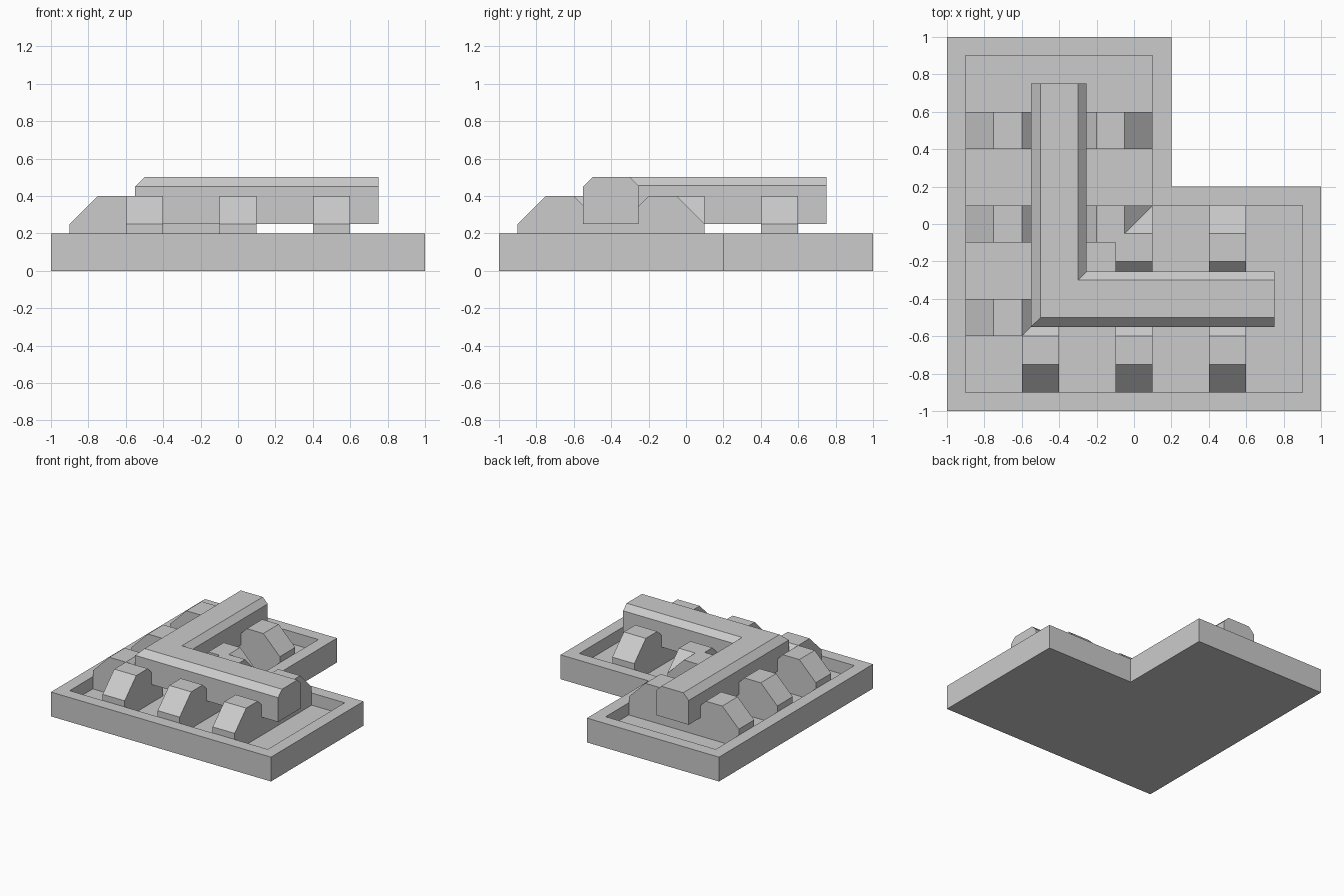
import bpy, bmesh

if "Cube" in bpy.data.objects:
    bpy.data.objects.remove(bpy.data.objects["Cube"])


def build(name, rings, closed=False):
    """Skin a list of matching point rings; cap the ends, or leave the caps to the rings."""
    bm = bmesh.new()
    loops = [[bm.verts.new(p) for p in r] for r in rings]
    for a, b in zip(loops, loops[1:]):
        n = len(a)
        for i in range(n):
            j = (i + 1) % n
            bm.faces.new((a[i], a[j], b[j], b[i]))
    bm.faces.new(loops[0])
    bm.faces.new(loops[-1])
    bmesh.ops.recalc_face_normals(bm, faces=bm.faces)
    me = bpy.data.meshes.new(name)
    bm.to_mesh(me)
    bm.free()
    ob = bpy.data.objects.new(name, me)
    bpy.context.collection.objects.link(ob)
    return ob


def ell(inset, z):
    lo, mid, hi = -1 + inset, 0.2 - inset, 1 - inset
    return [(x, y, z) for x, y in ((lo, lo), (hi, lo), (hi, mid), (mid, mid), (mid, hi), (lo, hi))]


FLOOR, SEAT = 0.1, 0.25

# L-shaped tray with a raised rim and sunken floor
build("tray", [ell(0, 0), ell(0, 0.2), ell(0.1, 0.2), ell(0.1, FLOOR)])

# Mitred L-shaped beam with chamfered top edges
section = [(-0.55, SEAT), (-0.55, 0.45), (-0.5, 0.5), (-0.3, 0.5), (-0.255, 0.455), (-0.255, SEAT)]
build("beam", [[(u, 0.75, z) for u, z in section],
               [(u, u, z) for u, z in section],
               [(0.75, u, z) for u, z in section]])

# Notched cross supports, repeated along both arms
outer = [(-0.9, FLOOR), (-0.9, 0.25), (-0.75, 0.4), (-0.6, 0.4), (-0.55, 0.35), (-0.55, SEAT)]
inner = [(-0.255, SEAT), (-0.255, 0.345), (-0.2, 0.4), (-0.05, 0.4), (0.1, 0.25), (0.1, FLOOR)]
corner_end = [(-0.4, SEAT), (-0.4, FLOOR)]
for i, c in enumerate((-0.5, 0.0, 0.5)):
    profile = outer + (corner_end if i == 0 else inner)
    ends = (c - 0.1, c + 0.1)
    build(f"left_arm_support_{i + 1}", [[(u, v, z) for u, z in profile] for v in ends])
    build(f"front_arm_support_{i + 1}", [[(v, u, z) for u, z in profile] for v in ends])
